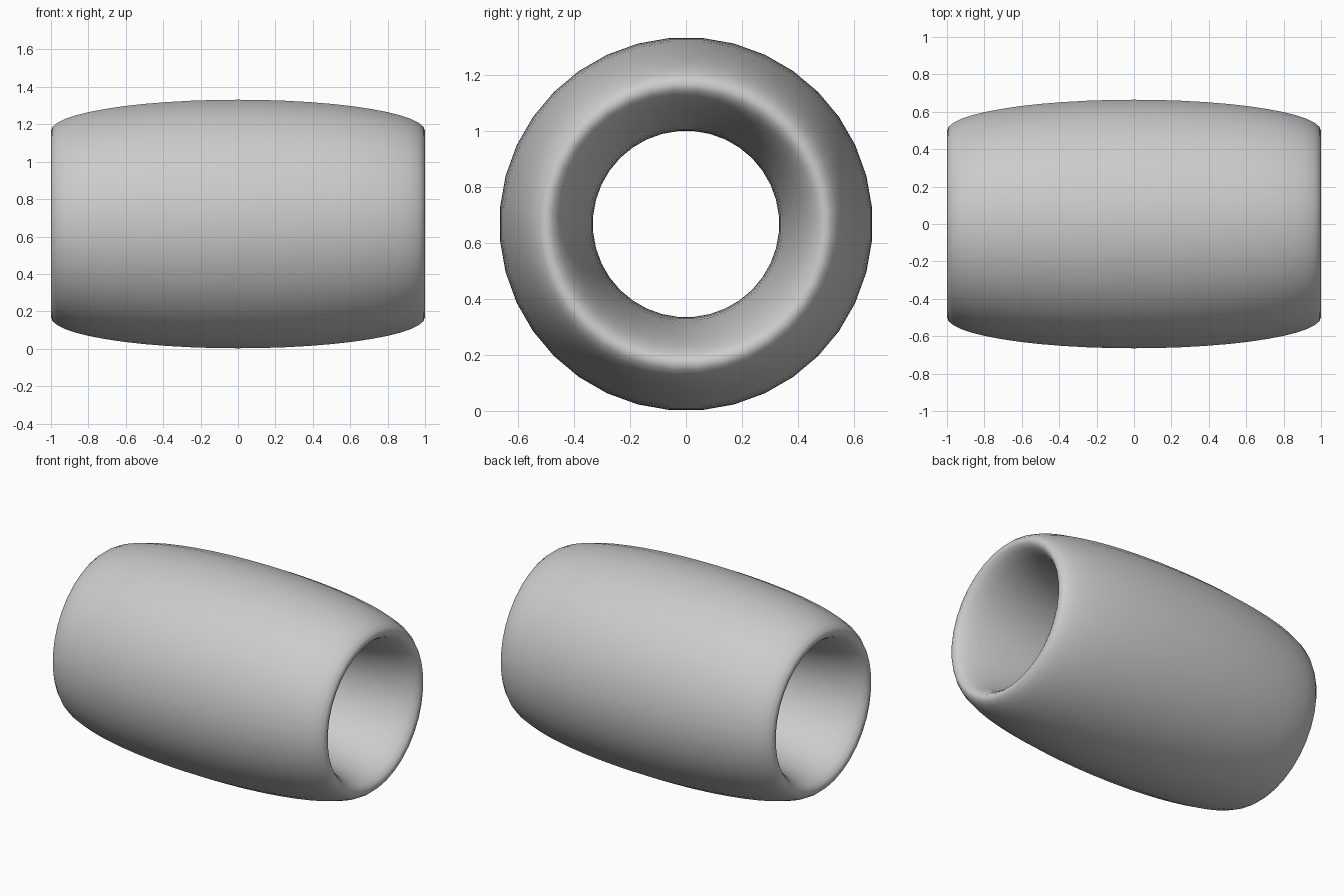
import bpy
from math import pi, cos, sin, radians

cube = bpy.data.objects.get("Cube")
if cube:
    bpy.data.objects.remove(cube, do_unlink=True)

# Plain grey finish
grey = bpy.data.materials.new("plain grey")
grey.use_nodes = True
colour = (0.6, 0.6, 0.6, 1)
grey.diffuse_color = colour
grey.node_tree.nodes["Principled BSDF"].inputs["Base Color"].default_value = colour

# Ring stretched along its axis into a barrel-shaped sleeve
AROUND, SECTION = 36, 48
RADIUS, WALL, HALF_LENGTH = 0.5, 0.167, 1.0
CENTRE = RADIUS + WALL

verts, faces = [], []
for i in range(AROUND):
    turn = 2 * pi * (i + 0.5) / AROUND
    for j in range(SECTION):
        a = 2 * pi * j / SECTION
        r = RADIUS + WALL * cos(a)
        verts.append((HALF_LENGTH * sin(a), r * cos(turn), CENTRE + r * sin(turn)))
        ni, nj = (i + 1) % AROUND, (j + 1) % SECTION
        faces.append((i * SECTION + j, ni * SECTION + j,
                      ni * SECTION + nj, i * SECTION + nj))

mesh = bpy.data.meshes.new("barrel_sleeve")
mesh.from_pydata(verts, [], faces)
mesh.materials.append(grey)
sleeve = bpy.data.objects.new("barrel_sleeve", mesh)
bpy.context.collection.objects.link(sleeve)

# Consistent outward normals and smooth shading
bpy.ops.object.select_all(action="DESELECT")
sleeve.select_set(True)
bpy.context.view_layer.objects.active = sleeve
bpy.ops.object.mode_set(mode="EDIT")
bpy.ops.mesh.select_all(action="SELECT")
bpy.ops.mesh.normals_make_consistent(inside=False)
bpy.ops.object.mode_set(mode="OBJECT")
bpy.ops.object.shade_smooth_by_angle(angle=radians(60))
